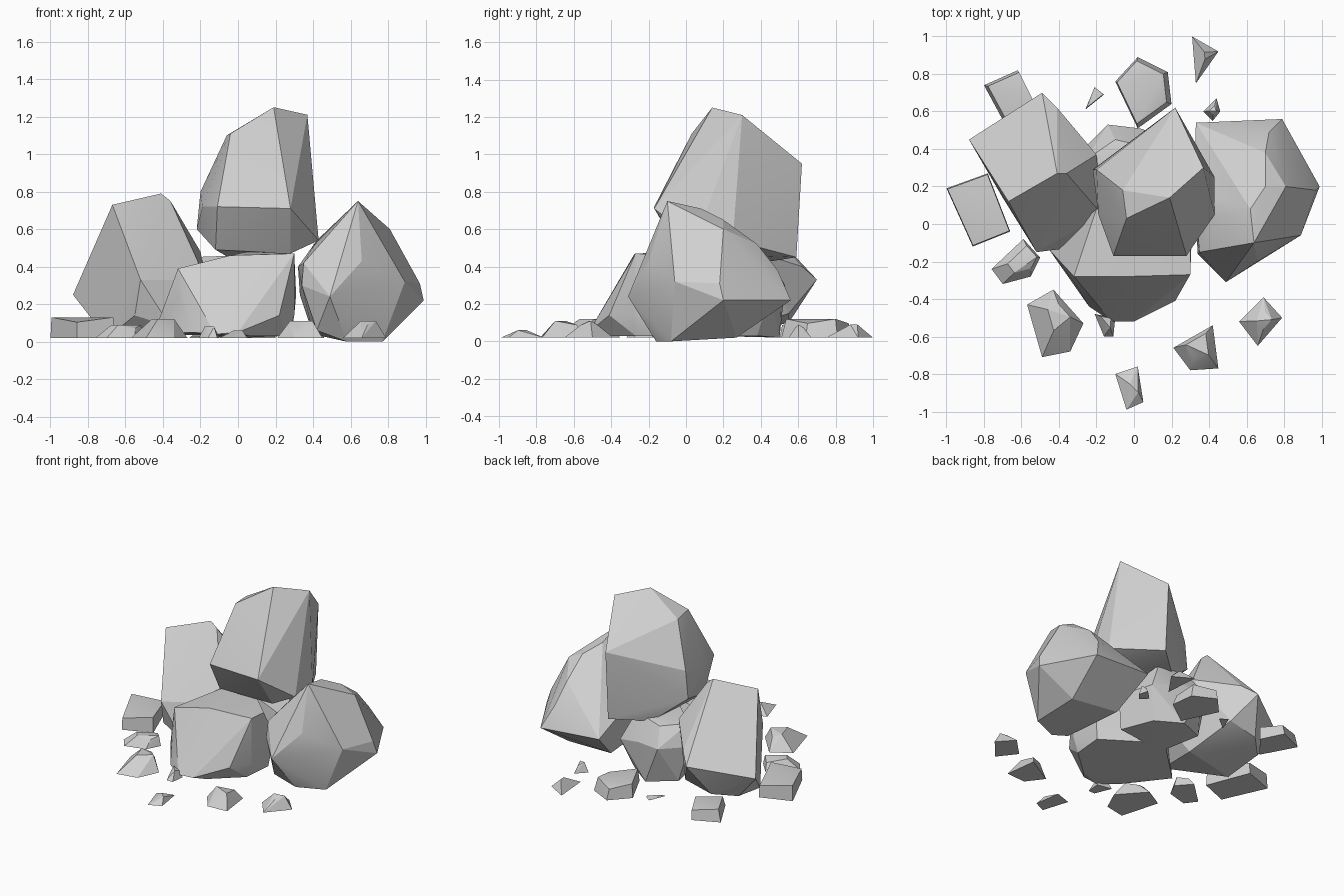
import bpy, bmesh
from math import radians
from mathutils import Vector

UNIT = 0.01          # corner positions are given in hundredths
GROUND = 0.02        # underside of the loose stones

cube = bpy.data.objects.get("Cube")
if cube:
    bpy.data.objects.remove(cube, do_unlink=True)

# One grey stone colour for everything
stone = bpy.data.materials.new("grey_stone")
stone.use_nodes = True
stone.diffuse_color = (0.63, 0.63, 0.63, 1)
shader = stone.node_tree.nodes["Principled BSDF"]
shader.inputs["Base Color"].default_value = stone.diffuse_color
shader.inputs["Roughness"].default_value = 0.9


def hull_rock(name, corners):
    """Wrap a faceted rock around its corner points."""
    bm = bmesh.new()
    for corner in corners:
        bm.verts.new(corner)
    result = bmesh.ops.convex_hull(bm, input=bm.verts)
    spare = {g for g in result["geom_interior"] + result["geom_unused"]
             if isinstance(g, bmesh.types.BMVert)}
    bmesh.ops.delete(bm, geom=list(spare), context="VERTS")
    bmesh.ops.dissolve_limit(bm, angle_limit=radians(4), verts=bm.verts, edges=bm.edges)
    bmesh.ops.recalc_face_normals(bm, faces=bm.faces)
    mesh = bpy.data.meshes.new(name)
    bm.to_mesh(mesh)
    bm.free()
    mesh.materials.append(stone)
    rock = bpy.data.objects.new(name, mesh)
    bpy.context.collection.objects.link(rock)
    bpy.ops.object.select_all(action="DESELECT")
    rock.select_set(True)
    bpy.context.view_layer.objects.active = rock
    bpy.ops.object.shade_smooth_by_angle(angle=radians(18))


def boulder(name, crown, waist, foot):
    """Large rock from three loose rings of corners."""
    hull_rock(name, [Vector(c) * UNIT for c in crown + waist + foot])


def pebble(name, outline, height, taper, lean=(0, 0)):
    """Small stone: ground outline and a shrunken, shifted top outline."""
    base = [Vector((x, y, 0)) * UNIT for x, y in outline]
    middle = sum(base, Vector()) / len(base)
    shift = Vector((*lean, 0)) * UNIT
    corners = []
    for i, point in enumerate(base):
        top = middle + (point - middle) * taper + shift
        top.z = height * (1 - 0.2 * (i % 2))
        corners += [point + Vector((0, 0, GROUND)), top]
    hull_rock(name, corners)


# Tall boulder resting on top of the pile
boulder("top_boulder",
        crown=[(19, 14, 125), (37, 30, 121), (-4, 3, 111), (-6, 18, 110)],
        waist=[(22, 62, 95), (26, 2, 100), (28, -17, 71), (-11, -17, 72),
               (-19, 5, 72), (-20, 29, 80)],
        foot=[(43, 25, 54), (43, 5, 54), (22, 59, 45), (-22, 29, 60),
              (-12, -4, 49), (28, 0, 47), (0, 40, 42)])

# Rounded boulder on the model's left
boulder("left_boulder",
        crown=[(64, -10, 75), (62, 8, 71), (70, 20, 65), (81, 20, 60), (51, -2, 62),
               (42, 4, 54), (70, 38, 52)],
        waist=[(66, -20, 43), (89, -6, 32), (97, 18, 31), (99, 20, 22), (72, 49, 38),
               (79, 56, 22), (33, 54, 25), (32, 18, 40), (35, -15, 42), (34, -16, 30),
               (49, -31, 24)],
        foot=[(77, -8, 0), (58, -16, 0), (42, -18, 6), (76, 27, 2), (40, 30, 4)])

# Slanted block on the model's right
boulder("right_boulder",
        crown=[(-67, 12, 73), (-41, 27, 79), (-57, 11, 64), (-36, 27, 75)],
        waist=[(-88, 45, 25), (-49, 70, 33), (-41, 62, 40), (-20, 37, 48),
               (-17, 5, 33), (-52, -15, 33)],
        foot=[(-72, 42, 7), (-59, 55, 10), (-38, 55, 15), (-70, 14, 2), (-30, 22, 3),
              (-55, -8, 14), (-36, -13, 8)])

# Wedge supporting the pile at the front
boulder("front_boulder",
        crown=[(-32, -28, 39), (-4, -28, 46), (30, -27, 47), (30, -13, 46),
               (5, 10, 48), (-20, 8, 42)],
        waist=[(-34, -13, 26), (-32, -31, 24), (5, -44, 17), (30, -27, 14),
               (22, -41, 14), (31, -2, 25)],
        foot=[(-24, -44, 5), (-12, -52, 4), (0, -52, 5), (6, -45, 3), (26, -27, 3),
              (28, -5, 3), (-45, -14, 4), (-10, 20, 3)])

# Low rock filling the gap at the back
boulder("back_boulder",
        crown=[(-26, 34, 45), (-10, 45, 43), (12, 40, 46), (0, 10, 46)],
        waist=[(-29, 38, 30), (-14, 53, 30), (3, 51, 30), (22, 45, 25), (30, 20, 25)],
        foot=[(-22, 40, 4), (-2, 50, 2), (15, 38, 3), (24, 15, 3), (-15, 10, 3)])

# Loose stones scattered around the pile: outline, height, taper, lean
stones = {
    "slab_right": ([(-100, 19), (-78, 27), (-66, -4), (-86, -12)], 0.13, 0.97, (0, 0)),
    "block_back_right": ([(-80, 74), (-62, 82), (-54, 66), (-67, 50)], 0.11, 0.92, (1, 0)),
    "chip_right": ([(-76, -24), (-59, -8), (-50, -18), (-55, -28), (-70, -32)],
                   0.09, 0.6, (3, 2)),
    "stone_front_right": ([(-57, -43), (-43, -35), (-27, -53), (-34, -68), (-49, -71)],
                          0.12, 0.4, (2, 4)),
    "chip_front": ([(-10, -80), (2, -76), (5, -95), (-4, -99)], 0.06, 0.3, (2, 0)),
    "stone_front_left": ([(21, -66), (42, -54), (45, -77), (30, -78)], 0.11, 0.5, (0, 3)),
    "stone_left": ([(56, -52), (69, -39), (79, -50), (66, -65)], 0.11, 0.35, (2, 0)),
    "stone_back": ([(-10, 76), (2, 89), (18, 81), (20, 64), (2, 51)], 0.12, 0.88, (-1, 0)),
    "chip_back_left": ([(31, 100), (45, 92), (33, 75)], 0.09, 0.15, (2, 1)),
    "pebble_back_left": ([(37, 60), (44, 67), (46, 60), (42, 55)], 0.09, 0.4, (0, 0)),
    "flake_back": ([(-26, 61), (-21, 73), (-16, 69)], 0.03, 0.8, (0, 0)),
    "flake_front": ([(-21, -48), (-10, -50), (-11, -60), (-16, -60)], 0.08, 0.5, (0, 2)),
}
for name, (outline, height, taper, lean) in stones.items():
    pebble(name, outline, height, taper, lean)
